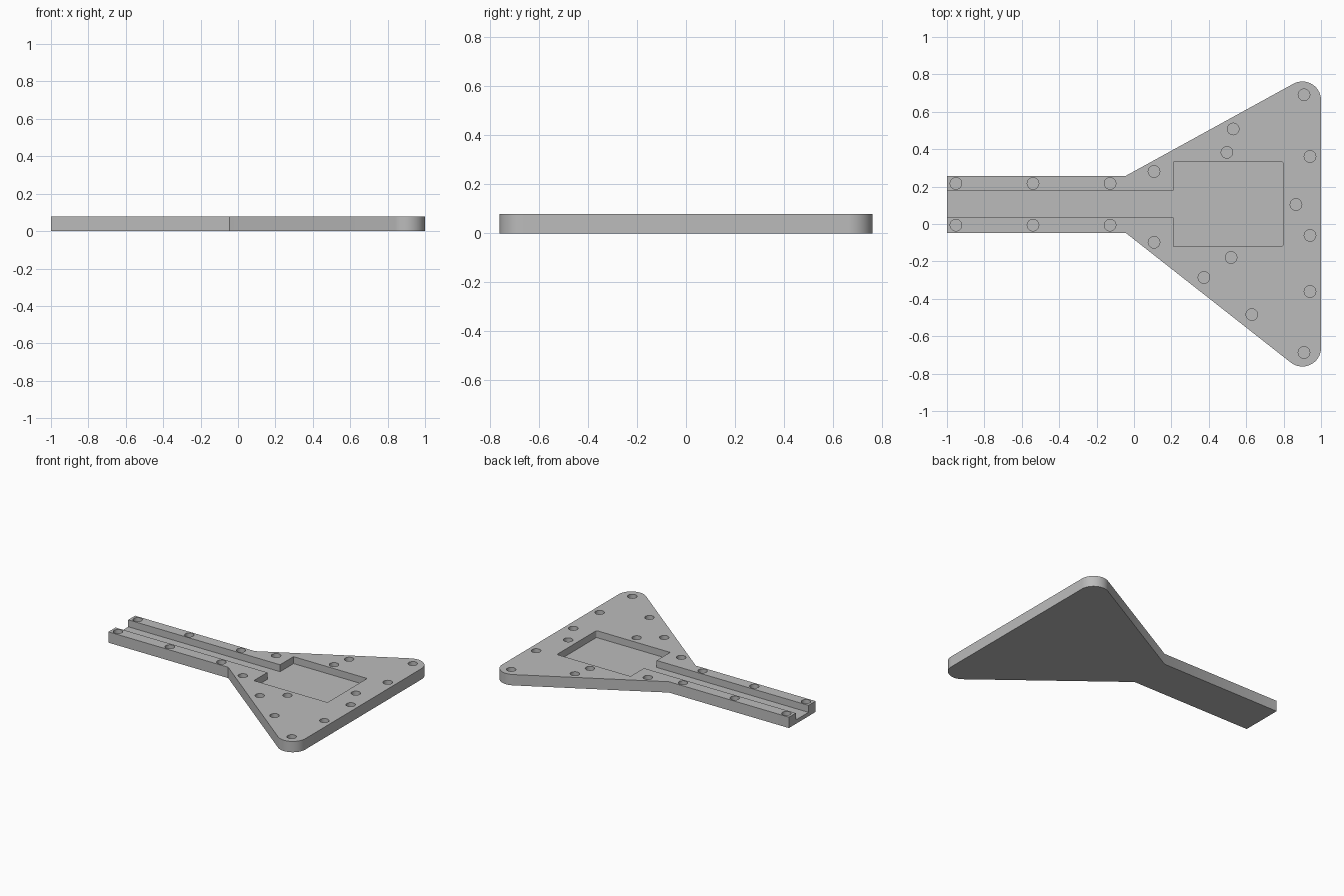
import bpy, bmesh, math
from mathutils import Vector

if "Cube" in bpy.data.objects:
    bpy.data.objects.remove(bpy.data.objects["Cube"], do_unlink=True)

THICK, FLOOR = 0.078, 0.028
NECK_LOW, NECK_HIGH, NECK_X = -0.047, 0.257, -0.045
CORNER_X, CORNER_Y, CORNER_R = 0.9, 0.662, 0.1

grey = bpy.data.materials.new("plain grey")
grey.use_nodes = True
colour = (0.5, 0.5, 0.5, 1)
grey.diffuse_color = colour
grey.node_tree.nodes["Principled BSDF"].inputs["Base Color"].default_value = colour


def arc(cx, cy, r, start, end, steps):
    return [(cx + r * math.cos(start + (end - start) * i / steps),
             cy + r * math.sin(start + (end - start) * i / steps)) for i in range(steps + 1)]


def add_prism(bm, outline, z0, z1):
    """Closed solid from a counter-clockwise outline."""
    low = [bm.verts.new((x, y, z0)) for x, y in outline]
    high = [bm.verts.new((x, y, z1)) for x, y in outline]
    bm.faces.new(low[::-1])
    bm.faces.new(high)
    for i in range(len(low)):
        j = (i + 1) % len(low)
        bm.faces.new((low[i], low[j], high[j], high[i]))


def make_object(name, bm):
    mesh = bpy.data.meshes.new(name)
    bm.to_mesh(mesh)
    bm.free()
    mesh.materials.append(grey)
    obj = bpy.data.objects.new(name, mesh)
    bpy.context.collection.objects.link(obj)
    return obj


def tangent_angle(px, py, cy):
    """Angle on the rounded corner where the slanted edge from a neck point touches."""
    d = Vector((px - CORNER_X, py - cy))
    swing = math.acos(CORNER_R / d.length)
    side = 1 if cy < 0 else -1
    return math.atan2(d.y, d.x) + side * swing


# Plate outline: straight neck widening to a triangular head with rounded corners
low_a = tangent_angle(NECK_X, NECK_LOW, -CORNER_Y) % math.tau
high_a = tangent_angle(NECK_X, NECK_HIGH, CORNER_Y) % math.tau
outline = [(-1, NECK_LOW), (NECK_X, NECK_LOW)]
outline += arc(CORNER_X, -CORNER_Y, CORNER_R, low_a, math.tau, 20)
outline += arc(CORNER_X, CORNER_Y, CORNER_R, 0, high_a, 20)
outline += [(NECK_X, NECK_HIGH), (-1, NECK_HIGH)]
bm = bmesh.new()
add_prism(bm, outline, 0, THICK)
plate = make_object("plate", bm)

# Channel running into the rectangular pocket, with slightly rounded far corners
r = 0.008
recess = [(-1.1, 0.034), (0.21, 0.034), (0.21, -0.119)]
recess += arc(0.797 - r, -0.119 + r, r, -math.pi / 2, 0, 4)
recess += arc(0.797 - r, 0.332 - r, r, 0, math.pi / 2, 4)
recess += [(0.21, 0.332), (0.21, 0.179), (-1.1, 0.179)]

# Blind screw holes: paired along the neck, scattered over the head
holes = [(x, y) for x in (-0.952, -0.54, -0.128) for y in (-0.006, 0.217)]
holes += [(0.107, 0.281), (0.107, -0.098), (0.53, 0.508), (0.497, 0.383),
          (0.909, 0.691), (0.941, 0.361), (0.866, 0.104), (0.941, -0.061),
          (0.941, -0.361), (0.519, -0.179), (0.374, -0.286), (0.63, -0.484),
          (0.909, -0.687)]
bm = bmesh.new()
add_prism(bm, recess, FLOOR, THICK + 0.1)
for x, y in holes:
    add_prism(bm, arc(x, y, 0.031, 0, math.tau, 32)[:-1], FLOOR, THICK + 0.1)
cutter = make_object("recess_cutter", bm)
cutter.hide_render = True

# Cut the recesses and keep only the finished plate
cut = plate.modifiers.new("recesses", 'BOOLEAN')
cut.operation, cut.solver, cut.object = 'DIFFERENCE', 'EXACT', cutter
bpy.ops.object.select_all(action='DESELECT')
bpy.context.view_layer.objects.active = plate
plate.select_set(True)
bpy.ops.object.modifier_apply(modifier=cut.name)
bpy.data.objects.remove(cutter, do_unlink=True)
bpy.ops.object.shade_smooth_by_angle(angle=math.radians(30))
